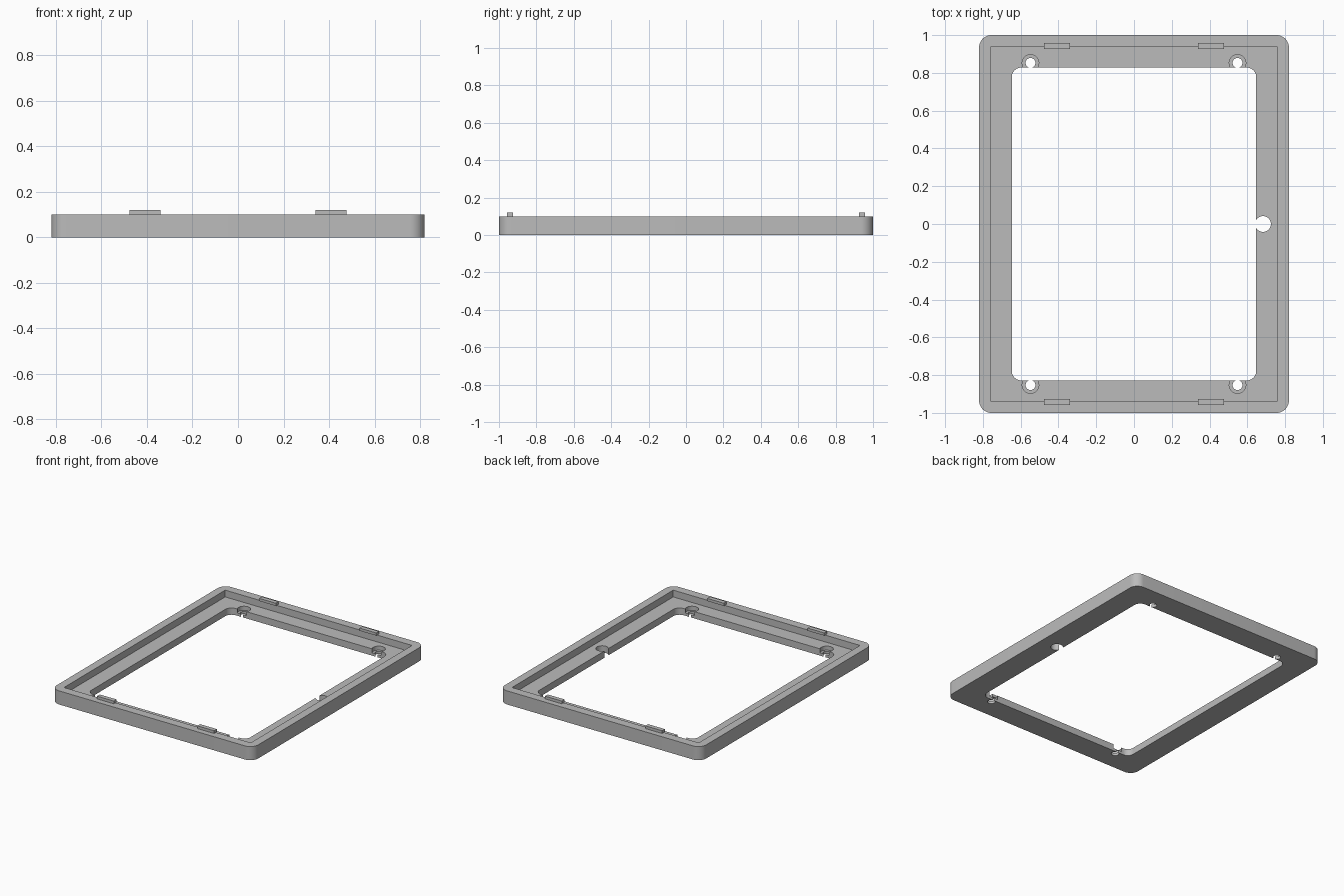
import bpy, bmesh, math
from mathutils import Vector

if "Cube" in bpy.data.objects:
    bpy.data.objects.remove(bpy.data.objects["Cube"], do_unlink=True)

grey = bpy.data.materials.new("plain_grey")
grey.use_nodes = True
colour = (0.5, 0.5, 0.5, 1)
grey.diffuse_color = colour
grey.node_tree.nodes["Principled BSDF"].inputs["Base Color"].default_value = colour


def rounded_outline(hx, hy, radius, steps=12):
    """Counter-clockwise rectangle outline with optional round corners."""
    points = []
    for i, (sx, sy) in enumerate([(1, 1), (-1, 1), (-1, -1), (1, -1)]):
        if radius == 0:
            points.append((sx * hx, sy * hy))
            continue
        for k in range(steps + 1):
            a = math.pi / 2 * (i + k / steps)
            points.append((sx * (hx - radius) + radius * math.cos(a),
                           sy * (hy - radius) + radius * math.sin(a)))
    return points


def circle_outline(cx, cy, radius, steps=40):
    return [(cx + radius * math.cos(math.tau * k / steps),
             cy + radius * math.sin(math.tau * k / steps)) for k in range(steps)]


def prism(name, outline, z0, z1):
    """Extrude a flat outline upwards from z0 to z1."""
    bm = bmesh.new()
    base = bm.faces.new([bm.verts.new((x, y, z0)) for x, y in outline])
    top = bmesh.ops.extrude_face_region(bm, geom=[base])["geom"]
    bmesh.ops.translate(bm, vec=Vector((0, 0, z1 - z0)),
                        verts=[v for v in top if isinstance(v, bmesh.types.BMVert)])
    bmesh.ops.recalc_face_normals(bm, faces=bm.faces)
    mesh = bpy.data.meshes.new(name)
    bm.to_mesh(mesh)
    bm.free()
    mesh.materials.append(grey)
    obj = bpy.data.objects.new(name, mesh)
    bpy.context.collection.objects.link(obj)
    return obj


def cut(target, cutter):
    """Subtract the cutter and discard it."""
    bpy.context.view_layer.objects.active = target
    mod = target.modifiers.new("cut", "BOOLEAN")
    mod.operation = "DIFFERENCE"
    mod.solver = "EXACT"
    mod.object = cutter
    bpy.ops.object.modifier_apply(modifier=mod.name)
    bpy.data.objects.remove(cutter, do_unlink=True)


HEIGHT, LEDGE, SEAT = 0.10, 0.05, 0.02

# Frame body with a square-cornered recess and a rounded opening
frame = prism("frame", rounded_outline(0.82, 1.0, 0.065), 0, HEIGHT)
cut(frame, prism("recess_cutter", rounded_outline(0.76, 0.937, 0), LEDGE, 0.3))
cut(frame, prism("opening_cutter", rounded_outline(0.647, 0.828, 0.05), -0.1, 0.3))

# Counterbored screw holes near the corners
for sx in (-1, 1):
    for sy in (-1, 1):
        x, y = sx * 0.548, sy * 0.853
        cut(frame, prism("seat_cutter", circle_outline(x, y, 0.044), SEAT, 0.3))
        cut(frame, prism("hole_cutter", circle_outline(x, y, 0.026), -0.1, 0.3))

# Round cable notch in the left side
cut(frame, prism("notch_cutter", circle_outline(0.683, 0, 0.042), -0.1, 0.3))

bpy.ops.object.select_all(action="DESELECT")
frame.select_set(True)
bpy.context.view_layer.objects.active = frame
bpy.ops.object.shade_smooth_by_angle(angle=math.radians(30))

# Locating tabs on the front and back rims
for sx, side in ((-1, "right"), (1, "left")):
    for sy, end in ((-1, "front"), (1, "back")):
        outline = [(x + sx * 0.408, y + sy * 0.942)
                   for x, y in rounded_outline(0.068, 0.016, 0)]
        prism(f"{end}_{side}_tab", outline, HEIGHT, 0.12)
